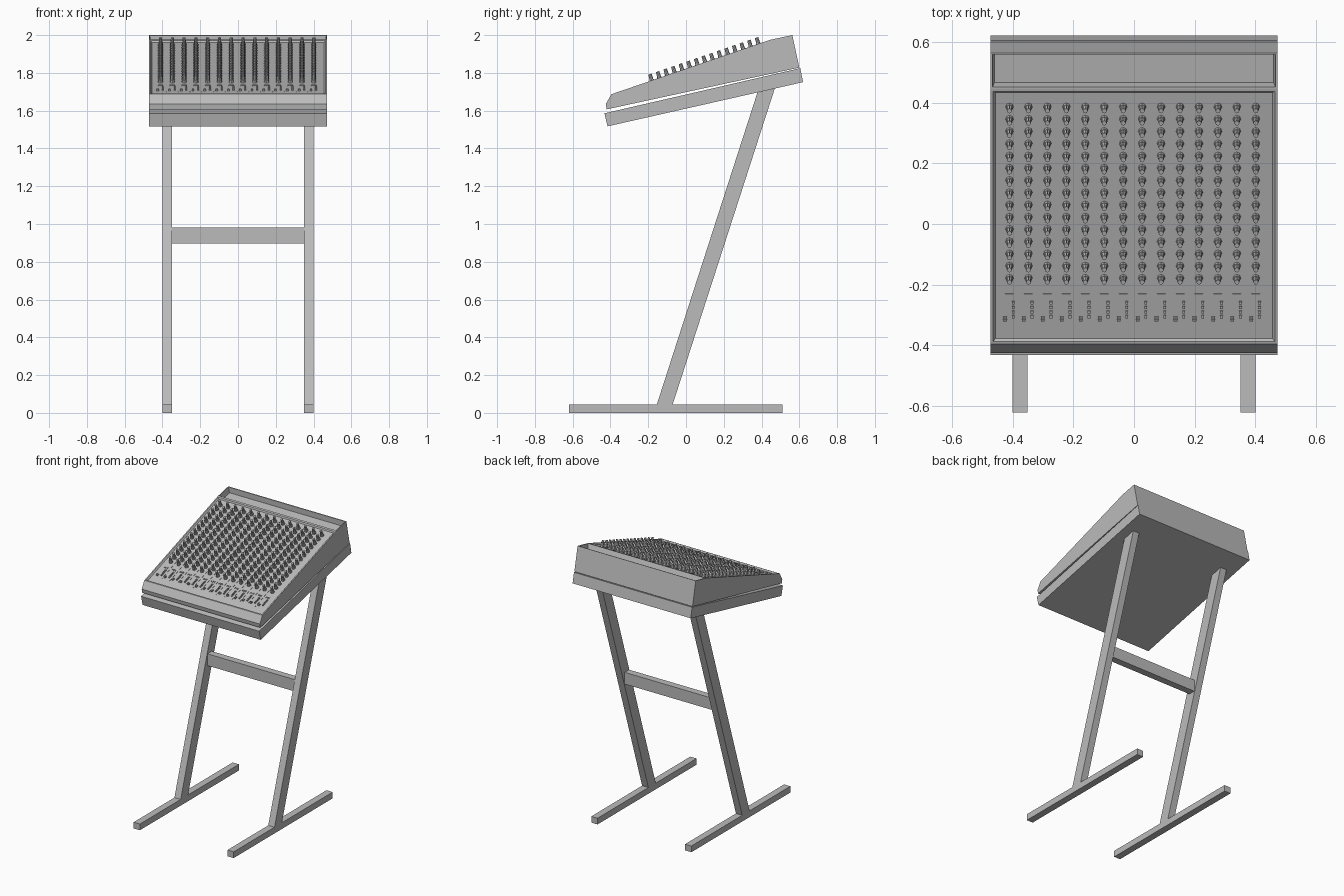
import bpy, bmesh, math
from mathutils import Matrix

cube = bpy.data.objects.get("Cube")
if cube:
    bpy.data.objects.remove(cube)

grey = bpy.data.materials.new("light grey")
grey.use_nodes = True
colour = (0.5, 0.5, 0.5, 1)
grey.diffuse_color = colour
grey.node_tree.nodes["Principled BSDF"].inputs["Base Color"].default_value = colour


def make(name, bm):
    """Turn a bmesh into a named object."""
    bmesh.ops.recalc_face_normals(bm, faces=bm.faces)
    mesh = bpy.data.meshes.new(name)
    bm.to_mesh(mesh)
    bm.free()
    mesh.materials.append(grey)
    obj = bpy.data.objects.new(name, mesh)
    bpy.context.collection.objects.link(obj)
    return obj


def prism(profile, x0, x1):
    """Extrude a (y, z) side profile from x0 to x1."""
    bm = bmesh.new()
    face = bm.faces.new([bm.verts.new((x0, y, z)) for y, z in profile])
    new = bmesh.ops.extrude_face_region(bm, geom=[face])["geom"]
    verts = [v for v in new if isinstance(v, bmesh.types.BMVert)]
    bmesh.ops.translate(bm, verts=verts, vec=(x1 - x0, 0, 0))
    bmesh.ops.recalc_face_normals(bm, faces=bm.faces)
    return bm


def add_box(bm, centre, size):
    bmesh.ops.create_cube(bm, size=1, matrix=Matrix.Translation(centre) @ Matrix.Diagonal((*size, 1)))


def add_cone(bm, r1, r2, z0, z1):
    bmesh.ops.create_cone(bm, cap_ends=True, segments=8, radius1=r1, radius2=r2,
                          depth=z1 - z0, matrix=Matrix.Translation((0, 0, (z0 + z1) / 2)))


def array(obj, count, offset):
    mod = obj.modifiers.new("repeat", 'ARRAY')
    mod.count = count
    mod.use_relative_offset = False
    mod.use_constant_offset = True
    mod.constant_offset_displace = offset


# Stand: feet, leaning legs and a crossbar
for side, x0 in (("left", 0.35), ("right", -0.40)):
    make(side + "_foot", prism([(-0.62, 0), (0.51, 0), (0.51, 0.045), (-0.62, 0.045)], x0, x0 + 0.05))
    make(side + "_leg", prism([(-0.156, 0.04), (-0.072, 0.04), (0.47, 1.717), (0.378, 1.696)], x0, x0 + 0.05))
bar = bmesh.new()
add_box(bar, (0, 0.175, 0.938), (0.70, 0.05, 0.085))
make("crossbar", bar)

# Sloping tray under the console
W = 0.472
make("base_tray", prism([(-0.432, 1.586), (-0.415, 1.517), (0.62, 1.751), (0.605, 1.825)], -W, W))

# Console body with a sunken control panel and a sunken rear bay
front, ridge = (-0.395, 1.687), (0.445, 1.975)
body = prism([(-0.42, 1.607), (-0.425, 1.635), front, ridge, (0.563, 2.0), (0.60, 1.828)], -W, W)
body.faces.ensure_lookup_table()


def top_face(y):
    return min(body.faces, key=lambda f: abs(f.calc_center_median().y - y) + 10 * (f.normal.z < 0.8))


for y, rim, wall, depth in ((0.025, 0.012, 0.01, 0.01), (0.504, 0.008, 0.01, 0.04)):
    f = top_face(y)
    bmesh.ops.inset_individual(body, faces=[f], thickness=rim)
    bmesh.ops.inset_individual(body, faces=[f], thickness=wall, depth=-depth)
make("console_body", body)

# Controls are laid out in the plane of the sunken panel
tilt = math.atan2(ridge[1] - front[1], ridge[0] - front[0])
panel = (Matrix.Translation((0, (front[0] + ridge[0]) / 2, (front[1] + ridge[1]) / 2))
         @ Matrix.Rotation(tilt, 4, 'X') @ Matrix.Translation((0, 0, -0.01)))
FIRST, PITCH, COLUMNS = -0.41, 0.0624, 14


def on_panel(obj, x, y):
    obj.matrix_world = panel @ Matrix.Translation((x, y, 0))


# Rotary knobs: skirt, tapered cap and pointer
bm = bmesh.new()
add_cone(bm, 0.013, 0.012, 0, 0.014)
add_cone(bm, 0.010, 0.008, 0.014, 0.044)
add_box(bm, (0, 0.003, 0.031), (0.003, 0.016, 0.027))
knobs = make("knobs", bm)
on_panel(knobs, FIRST, -0.218)
array(knobs, 15, (0, 0.0426, 0))
array(knobs, COLUMNS, (PITCH, 0, 0))

# Brackets and push buttons at the foot of each channel
bm = bmesh.new()
add_box(bm, (0, 0.09, 0.002), (0.028, 0.003, 0.004))
for x in (-0.0125, 0, 0.0125):
    add_box(bm, (x, 0.085, 0.002), (0.003, 0.010, 0.004))
for i in range(4):
    add_box(bm, (0.012, 0.06 - i * 0.016, 0.004), (0.009, 0.009, 0.008))
for y in (0, 0.009):
    add_box(bm, (-0.015, y, 0.005), (0.012, 0.006, 0.010))
buttons = make("channel_buttons", bm)
on_panel(buttons, FIRST, -0.363)
array(buttons, COLUMNS, (PITCH, 0, 0))

# Thin dividers between the channels
bm = bmesh.new()
add_box(bm, (0, 0, 0.001), (0.003, 0.77, 0.002))
dividers = make("channel_dividers", bm)
on_panel(dividers, FIRST + PITCH / 2, 0.007)
array(dividers, COLUMNS - 1, (PITCH, 0, 0))
